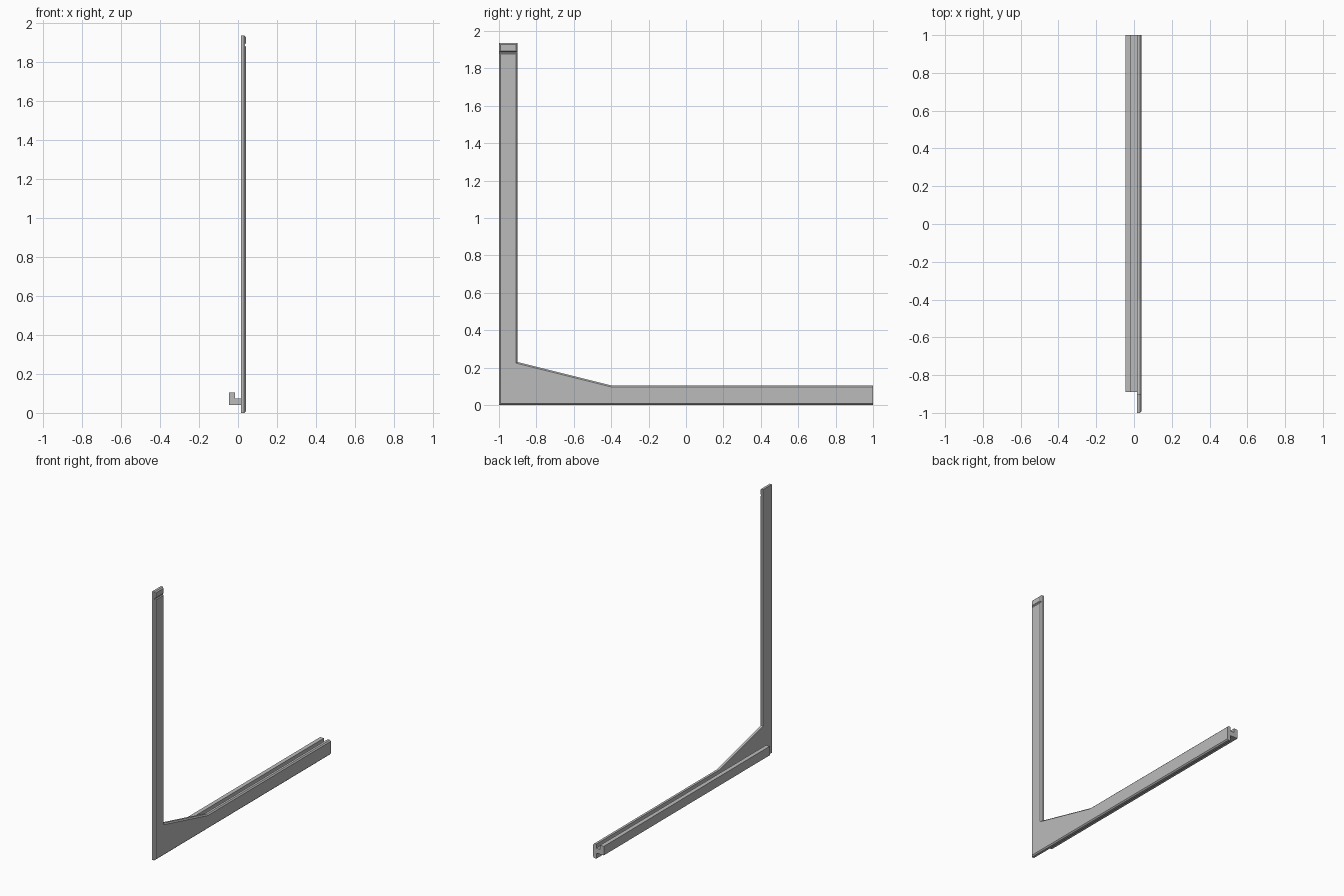
import bpy
import bmesh

cube = bpy.data.objects.get("Cube")
if cube:
    bpy.data.objects.remove(cube, do_unlink=True)

grey = bpy.data.materials.new("plain_grey")
grey.use_nodes = True
colour = (0.5, 0.5, 0.5, 1)
grey.diffuse_color = colour
grey.node_tree.nodes["Principled BSDF"].inputs["Base Color"].default_value = colour


def extrude(name, profile, offset, bevel_rule=None, width=0.008):
    """Extrude a closed 3D outline, optionally chamfering chosen edges."""
    bm = bmesh.new()
    face = bm.faces.new([bm.verts.new(p) for p in profile])
    result = bmesh.ops.extrude_face_region(bm, geom=[face], use_keep_orig=True)
    moved = [v for v in result["geom"] if isinstance(v, bmesh.types.BMVert)]
    bmesh.ops.translate(bm, verts=moved, vec=offset)
    bmesh.ops.recalc_face_normals(bm, faces=bm.faces)
    if bevel_rule:
        edges = [e for e in bm.edges if bevel_rule(e)]
        bmesh.ops.bevel(bm, geom=edges, offset=width, segments=1,
                        affect='EDGES', profile=0.5)
    mesh = bpy.data.meshes.new(name)
    bm.to_mesh(mesh)
    bm.free()
    mesh.materials.append(grey)
    obj = bpy.data.objects.new(name, mesh)
    bpy.context.collection.objects.link(obj)
    return obj


INNER, OUTER = 0.015, 0.04


def outer_rim(edge):
    """Outer perimeter, leaving the cut end at the back square."""
    a, b = (v.co for v in edge.verts)
    on_outer = min(a.x, b.x) > OUTER - 0.001
    return on_outer and min(a.y, b.y) < 0.99


# Upright, gusset and foot in one chamfered plate
outline = [(-1, 0), (1, 0), (1, 0.105), (-0.4, 0.105),
           (-0.9, 0.23), (-0.9, 1.935), (-1, 1.935)]
plate = extrude("angle_plate", [(INNER, y, z) for y, z in outline],
                (OUTER - INNER, 0, 0), outer_rim)

# Groove across the outer face near the top of the upright
groove = [(OUTER + 0.01, 1.87), (OUTER - 0.006, 1.882),
          (OUTER - 0.006, 1.888), (OUTER + 0.01, 1.9)]
cutter = extrude("groove_cutter", [(x, -1.1, z) for x, z in groove], (0, 0.3, 0))
cutter.hide_render = True
cutter.hide_viewport = True
cut = plate.modifiers.new("groove", 'BOOLEAN')
cut.operation = 'DIFFERENCE'
cut.solver = 'EXACT'
cut.object = cutter

# Stepped rail along the inner face of the foot
step = [(-0.045, 0.04), (INNER, 0.04), (INNER, 0.075),
        (-0.015, 0.075), (-0.015, 0.105), (-0.045, 0.105)]
extrude("stepped_rail", [(x, -0.89, z) for x, z in step], (0, 1.89, 0))
